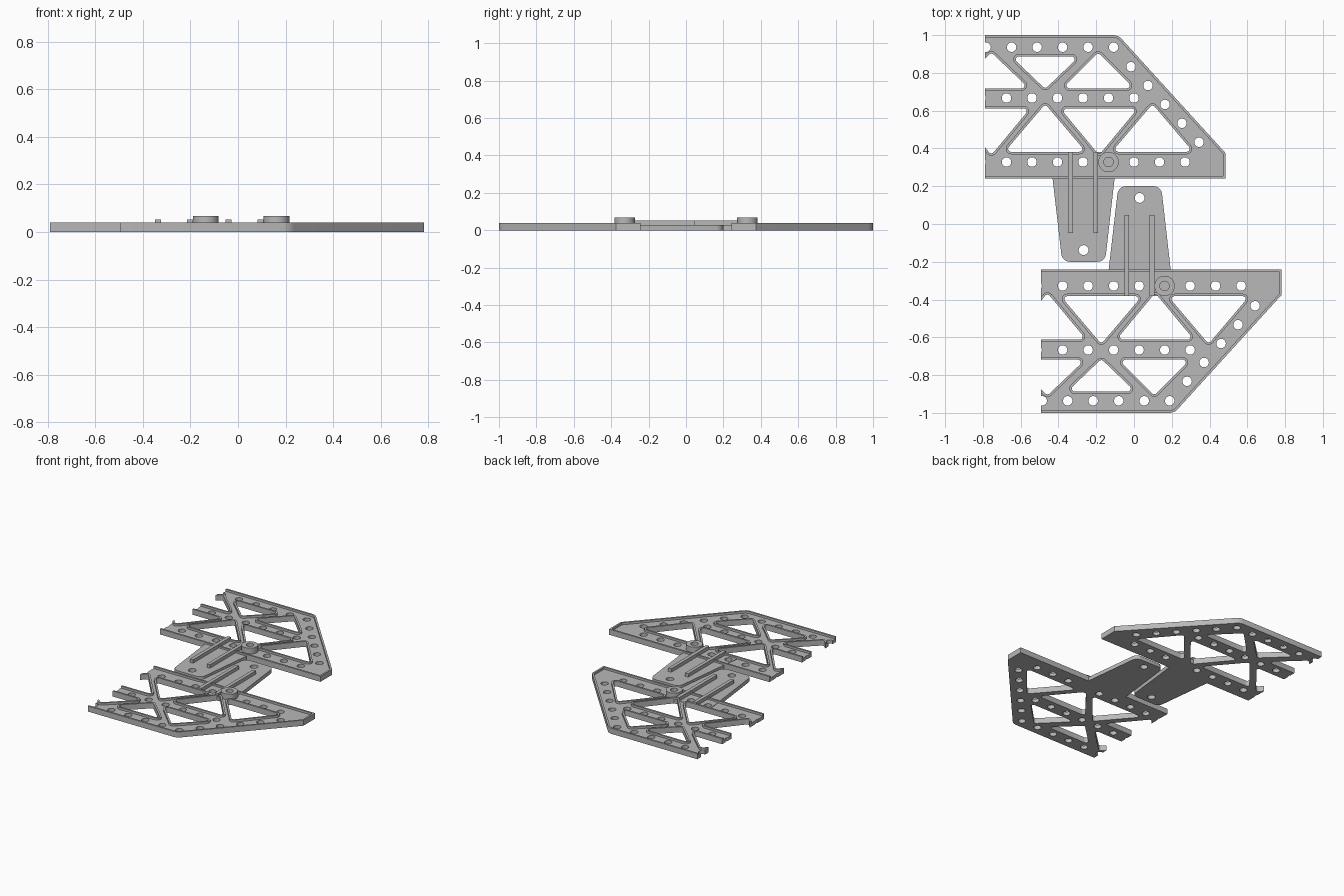
import bpy, bmesh, math
from mathutils import Vector, Matrix

cube = bpy.data.objects.get("Cube")
if cube:
    bpy.data.objects.remove(cube, do_unlink=True)

grey = bpy.data.materials.new("plain grey")
grey.use_nodes = True
grey.diffuse_color = (0.48, 0.48, 0.48, 1)
grey.node_tree.nodes["Principled BSDF"].inputs["Base Color"].default_value = grey.diffuse_color

CUT_X = -0.79            # open, sliced end of the truss
FLOOR, RIM_TOP, RIM = 0.025, 0.04, 0.013
HOLE = 0.025
SHIFT = 0.297            # sideways step between the two halves


def circle(x, y, r, n=24):
    return [Vector((x + r * math.cos(math.tau * i / n), y + r * math.sin(math.tau * i / n)))
            for i in range(n)]


def offset(points, d):
    """Move every side of a convex counter-clockwise polygon outward by d."""
    result = []
    for i, p in enumerate(points):
        a = (p - points[i - 1]).normalized()
        b = (points[(i + 1) % len(points)] - p).normalized()
        na, nb = Vector((a.y, -a.x)), Vector((b.y, -b.x))
        result.append(p + (na + nb) * d / (1 + na.dot(nb)))
    return result


def rounded(points, r, steps=5):
    """Round the corners of a convex counter-clockwise polygon."""
    core, result = offset(points, -r), []
    for i, p in enumerate(points):
        a, b = p - points[i - 1], points[(i + 1) % len(points)] - p
        start = math.atan2(-a.x, a.y)
        turn = (math.atan2(-b.x, b.y) - start) % math.tau
        for s in range(steps + 1):
            t = start + turn * s / steps
            result.append(core[i] + r * Vector((math.cos(t), math.sin(t))))
    return result


def slab(loops, z0, z1):
    """Mesh of an outline with holes, extruded from z0 to z1 and sliced at the open end."""
    curve = bpy.data.curves.new("profile", "CURVE")
    curve.dimensions = "2D"
    curve.fill_mode = "BOTH"
    curve.extrude = (z1 - z0) / 2
    for loop in loops:
        spline = curve.splines.new("POLY")
        spline.points.add(len(loop) - 1)
        for point, p in zip(spline.points, loop):
            point.co = (p.x, p.y, 0, 1)
        spline.use_cyclic_u = True
    helper = bpy.data.objects.new("profile", curve)
    mesh = bpy.data.meshes.new_from_object(helper)
    bpy.data.objects.remove(helper)
    bpy.data.curves.remove(curve)
    bm = bmesh.new()
    bm.from_mesh(mesh)
    bpy.data.meshes.remove(mesh)
    bmesh.ops.translate(bm, verts=bm.verts, vec=(0, 0, (z0 + z1) / 2))
    bmesh.ops.remove_doubles(bm, verts=bm.verts, dist=0.00005)
    cut = bmesh.ops.bisect_plane(bm, geom=bm.verts[:] + bm.edges[:] + bm.faces[:],
                                 plane_co=(CUT_X, 0, 0), plane_no=(-1, 0, 0), clear_outer=True)
    edges = [e for e in cut["geom_cut"] if isinstance(e, bmesh.types.BMEdge)]
    if edges:
        bmesh.ops.edgenet_fill(bm, edges=edges)
    bmesh.ops.recalc_face_normals(bm, faces=bm.faces)
    return bm


def add_part(name, slabs):
    """Join slabs into one part, and add its mirrored, shifted twin."""
    joined = bmesh.new()
    for bm in slabs:
        piece = bpy.data.meshes.new("piece")
        bm.to_mesh(piece)
        bm.free()
        joined.from_mesh(piece)
        bpy.data.meshes.remove(piece)
    for side in ("back", "front"):
        if side == "front":
            joined.transform(Matrix.Translation((SHIFT, 0, 0)) @ Matrix.Diagonal((1, -1, 1, 1)))
            bmesh.ops.reverse_faces(joined, faces=joined.faces)
        mesh = bpy.data.meshes.new(f"{side}_{name}")
        joined.to_mesh(mesh)
        mesh.materials.clear()
        mesh.materials.append(grey)
        obj = bpy.data.objects.new(mesh.name, mesh)
        bpy.context.collection.objects.link(obj)
        bpy.ops.object.select_all(action="DESELECT")
        obj.select_set(True)
        bpy.context.view_layer.objects.active = obj
        bpy.ops.object.shade_smooth_by_angle(angle=math.radians(30))
    joined.free()


def vectors(*pairs):
    return [Vector(p) for p in pairs]


# Plate outline, running past the sliced end
outline = vectors((-1.2, 0.242), (0.485, 0.242), (0.485, 0.375), (-0.062, 0.976),
                  (-0.08, 0.993), (-0.105, 1.0), (-1.2, 1.0))


# Triangular truss windows: centre, half width, base height, apex height
def window(x, half, base, apex):
    tri = vectors((x - half, base), (x + half, base), (x, apex))
    return tri if apex > base else tri[::-1]


windows = [window(-0.755, 0.2, 0.718, 0.908), window(-0.47, 0.18, 0.887, 0.715),
           window(-0.19, 0.19, 0.718, 0.908),
           window(-0.755, 0.205, 0.612, 0.365), window(-0.47, 0.215, 0.382, 0.635),
           window(-0.185, 0.205, 0.612, 0.365), window(0.098, 0.215, 0.382, 0.635)]
CORNER = 0.016

# Bolt holes along the chords and the slanted end
pitch = 0.135
boss_at = (-0.135, 0.328)
spots = [(-0.783 + pitch * k, 0.936) for k in range(6)]
spots += [(-0.81 + pitch * k, 0.667) for k in range(7)]
spots += [(-0.81 + pitch * k, 0.328) for k in range(9) if k != 5]
spots += [(-0.016 + 0.09 * k, 0.833 - 0.1 * k) for k in range(5)]
holes = [circle(x, y, HOLE) for x, y in spots]

add_part("truss_floor", [slab([outline] + [rounded(w, CORNER) for w in windows] + holes, 0, FLOOR)])

# Raised rims around the plate and each window
rims = [slab([outline, offset(outline, -RIM)], FLOOR, RIM_TOP)]
rims += [slab([rounded(offset(w, RIM), CORNER + RIM), rounded(w, CORNER)], FLOOR, RIM_TOP)
         for w in windows]
add_part("truss_rims", rims)

# Tapered tongue reaching toward the other half
tongue = vectors((-0.38, -0.2), (-0.153, -0.2), (-0.103, 0.24), (-0.087, 0.38),
                 (-0.447, 0.38), (-0.431, 0.24))
soft = rounded(tongue, 0.045)
tip = [p for p in soft if p.y < 0]
tongue_loop = tip + tongue[2:]
tongue_holes = [circle(-0.267, -0.138, 0.026)] + [circle(-0.135 - pitch * k, 0.328, HOLE) for k in (1, 2)]
add_part("tongue", [slab([tongue_loop] + tongue_holes, 0, 0.028)])

# Stiffening ribs on the tongue
add_part("tongue_ribs", [slab([vectors((x - 0.0125, -0.048), (x + 0.0125, -0.048),
                                       (x + 0.0125, 0.38), (x - 0.0125, 0.38))], 0.02, 0.053)
                         for x in (-0.336, -0.202)])

# Hollow pivot boss
add_part("pivot_boss", [slab([circle(*boss_at, 0.054, 32), circle(*boss_at, 0.025, 32)], 0.02, 0.068)])
